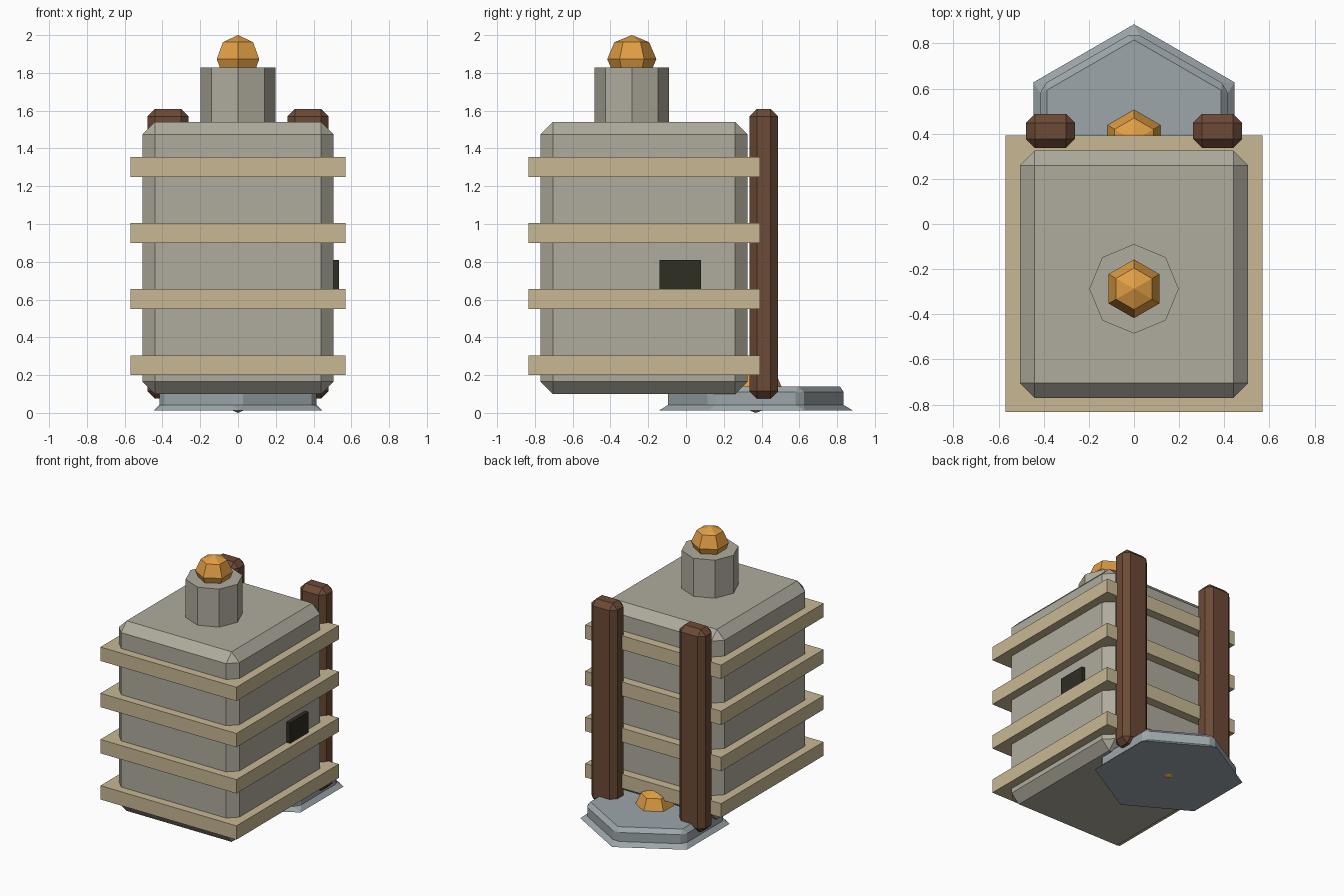
import bpy, bmesh, math
from mathutils import Matrix

if "Cube" in bpy.data.objects:
    bpy.data.objects.remove(bpy.data.objects["Cube"])


def material(name, r, g, b):
    # sRGB 0-255 to linear
    lin = [(c / 255 / 12.92) if c < 11 else ((c / 255 + 0.055) / 1.055) ** 2.4 for c in (r, g, b)]
    m = bpy.data.materials.new(name)
    m.diffuse_color = (*lin, 1)
    m.use_nodes = True
    m.node_tree.nodes["Principled BSDF"].inputs["Base Color"].default_value = m.diffuse_color
    return m


STONE = material("warm grey stone", 175, 171, 157)
TAN = material("tan band", 200, 184, 148)
BROWN = material("dark brown wood", 108, 74, 54)
SLATE = material("blue grey slate", 156, 166, 170)
AMBER = material("amber", 224, 158, 68)
DARK = material("near black", 46, 46, 36)


def finish(name, bm, mat, bevel=0):
    if bevel:
        bmesh.ops.bevel(bm, geom=bm.edges[:], offset=bevel, segments=1,
                        affect='EDGES', profile=0.5)
    bmesh.ops.recalc_face_normals(bm, faces=bm.faces[:])
    me = bpy.data.meshes.new(name)
    bm.to_mesh(me)
    bm.free()
    me.materials.append(mat)
    ob = bpy.data.objects.new(name, me)
    bpy.context.collection.objects.link(ob)
    return ob


def box(name, x, y, z, mat, bevel=0):
    bm = bmesh.new()
    bmesh.ops.create_cube(bm, size=1)
    for v in bm.verts:
        v.co = [r[0] + (c + 0.5) * (r[1] - r[0]) for c, r in zip(v.co, (x, y, z))]
    finish(name, bm, mat, bevel)


def lathe(name, profile, sides, cy, mat, bevel=0):
    # stacked rings of (radius, z); a zero radius closes to a point
    bm = bmesh.new()
    for r, z in profile:
        for i in range(sides):
            a = math.pi / 2 + 2 * math.pi * i / sides
            bm.verts.new((r * math.cos(a), cy + r * math.sin(a), z))
    bm.verts.ensure_lookup_table()
    v, n = bm.verts, sides
    for k in range(len(profile) - 1):
        for i in range(n):
            j = (i + 1) % n
            bm.faces.new((v[k*n+i], v[k*n+j], v[k*n+n+j], v[k*n+n+i]))
    if profile[0][0] > 0:
        bm.faces.new(v[:n])
        bm.faces.new(v[-n:])
    bmesh.ops.remove_doubles(bm, verts=bm.verts[:], dist=1e-5)
    finish(name, bm, mat, bevel)


def gem(name, r, h, cy, cz):
    ring = [(max(0, r * math.sin(k * math.pi / 4)) if 0 < k < 4 else 0,
             cz - h * math.cos(k * math.pi / 4)) for k in range(5)]
    lathe(name, ring, 6, cy, AMBER)


# Main chamfered body with surrounding bands
box("body", (-0.505, 0.505), (-0.77, 0.325), (0.10, 1.54), STONE, 0.065)
for i in range(4):
    z = 0.20 + 0.35 * i
    box(f"band_{i + 1}", (-0.57, 0.57), (-0.833, 0.393), (z, z + 0.105), TAN)

# Chimney with its amber cap
lathe("chimney", [(0.198, 1.45), (0.198, 1.828)], 8, -0.287, STONE)
gem("chimney_gem", 0.13, 0.127, -0.287, 1.873)

# Pair of rear posts
for side, s in (("left", -1), ("right", 1)):
    box(f"{side}_post", (s * 0.37 - 0.109, s * 0.37 + 0.109), (0.337, 0.488),
        (0.075, 1.61), BROWN, 0.04)

# Hexagonal rear step and the amber stone set in it
lathe("rear_step", [(0.48, 0.012), (0.48, 0.14)], 6, 0.37, SLATE, 0.03)
gem("step_gem", 0.14, 0.13, 0.37, 0.13)

# Small hatch on the right side
box("side_hatch", (0.48, 0.535), (-0.14, 0.08), (0.65, 0.81), DARK)
